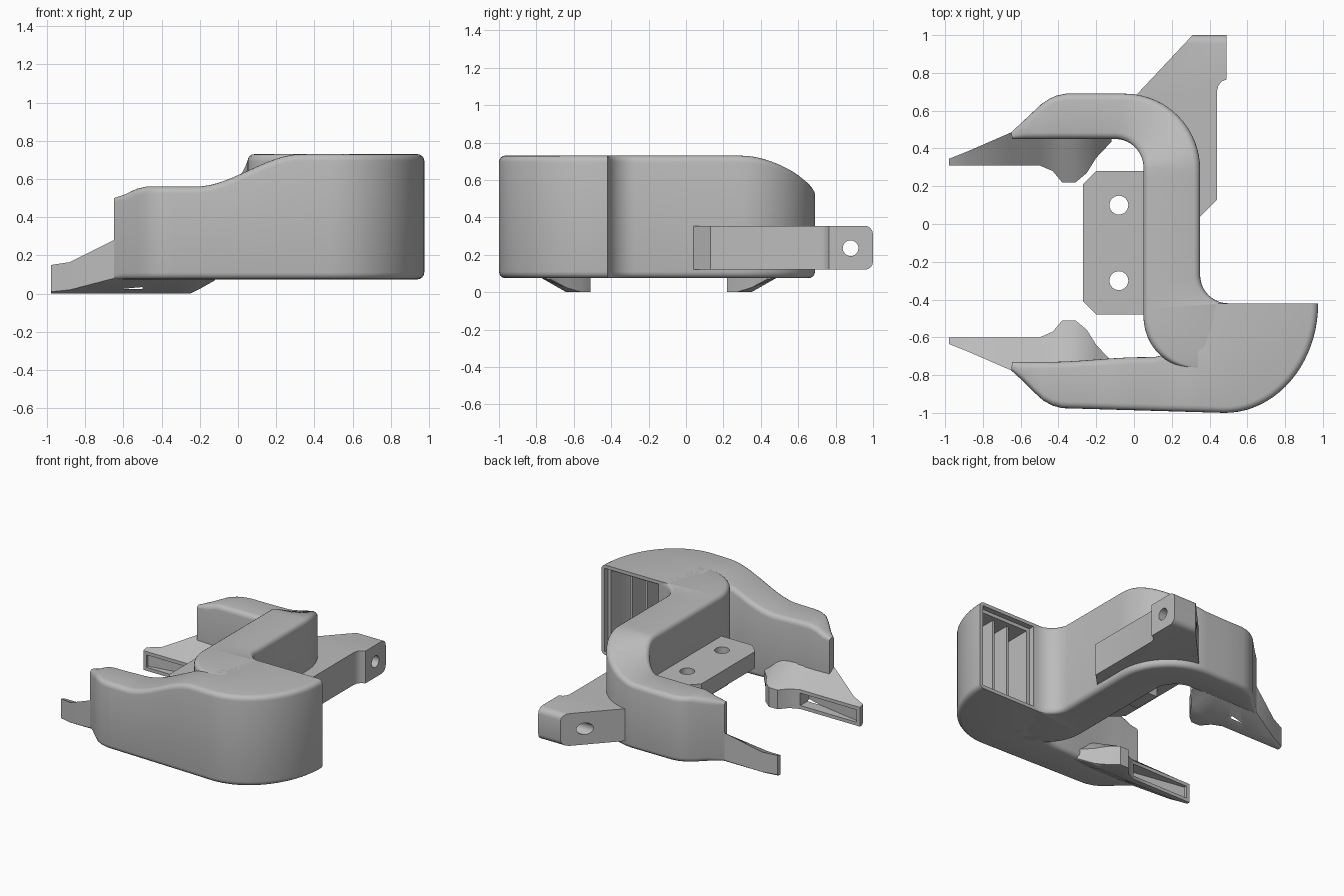
import bpy, bmesh
from math import sin, cos, pi, radians, atan2
from mathutils import Vector

if "Cube" in bpy.data.objects:
    bpy.data.objects.remove(bpy.data.objects["Cube"], do_unlink=True)

grey = bpy.data.materials.new("plain_grey")
grey.use_nodes = True
COLOUR = (0.5, 0.5, 0.5, 1)
grey.diffuse_color = COLOUR
grey.node_tree.nodes["Principled BSDF"].inputs["Base Color"].default_value = COLOUR

FLOOR = 0.075   # underside of the duct
TOP = 0.73


def finish(name, bm):
    bmesh.ops.recalc_face_normals(bm, faces=bm.faces[:])
    mesh = bpy.data.meshes.new(name)
    bm.to_mesh(mesh)
    bm.free()
    mesh.materials.append(grey)
    ob = bpy.data.objects.new(name, mesh)
    bpy.context.collection.objects.link(ob)
    return ob


def skin(bm, rings):
    """Join equal rings of points into a closed tube with flat ends."""
    loops = [[bm.verts.new(p) for p in ring] for ring in rings]
    n = len(loops[0])
    for a, b in zip(loops, loops[1:]):
        for i in range(n):
            j = (i + 1) % n
            bm.faces.new((a[i], a[j], b[j], b[i]))
    bm.faces.new(loops[0])
    bm.faces.new(loops[-1])


def prism(name, pts, lo, hi, axis="z"):
    bm = bmesh.new()
    place = (lambda p, d: (p[0], p[1], d)) if axis == "z" else (lambda p, d: (d, p[0], p[1]))
    skin(bm, [[place(p, d) for p in pts] for d in (lo, hi)])
    return finish(name, bm)


def arc(cx, cy, rx, ry, start, end, n):
    return [(cx + rx * cos(radians(start + (end - start) * i / n)),
             cy + ry * sin(radians(start + (end - start) * i / n))) for i in range(n + 1)]


def line(a, b, n):
    return [tuple(Vector(a).lerp(Vector(b), i / n)) for i in range(n + 1)]


def smooth(t):
    t = max(0, min(1, t))
    return t * t * (3 - 2 * t)


def apply(ob, kind, **settings):
    mod = ob.modifiers.new(kind.lower(), kind)
    for key, value in settings.items():
        setattr(mod, key, value)
    bpy.context.view_layer.objects.active = ob
    bpy.ops.object.modifier_apply(modifier=mod.name)


def cut(ob, cutter):
    cutter.hide_render = True
    apply(ob, "BOOLEAN", operation="DIFFERENCE", object=cutter, solver="EXACT")
    bpy.data.objects.remove(cutter, do_unlink=True)


def duct(name, left, right, height, radius=0.035, steps=4):
    """Loft a rounded box section between two rails."""
    rings = []
    for l, r in zip(left, right):
        l, r = Vector(l), Vector(r)
        width = (r - l).length
        d = (r - l) / width
        rad = min(radius, width * 0.45)
        ring = []
        for side, top, start in ((0, 0, 180), (1, 0, 270), (1, 1, 0), (0, 1, 90)):
            for i in range(steps + 1):
                a = radians(start + 90 * i / steps)
                p = l + d * ((width - rad if side else rad) + rad * cos(a))
                z = height(p.x, p.y) - rad if top else FLOOR + rad
                ring.append((p.x, p.y, z + rad * sin(a)))
        rings.append(ring)
    bm = bmesh.new()
    skin(bm, rings)
    return finish(name, bm)


# Front duct: from the square inlet round the big bend to the front arm
def front_height(x, y):
    return 0.56 + (TOP - 0.56) * smooth((x + 0.22) / 0.55) - 0.06 * smooth((-0.48 - x) / 0.18)


outer = arc(0.48, -0.42, 0.495, 0.58, 0, -90, 20)
inner = line((0.40, -0.42), (0.36, -0.62), 20)
for i in range(17):
    x = 0.34 - 0.045 * i
    outer.append((x, -1.0 + 0.025 * (0.48 - x) / 0.86))
    inner.append((x, -0.64 - 0.065 * smooth((0.34 - x) / 0.25) - 0.025 * smooth((0.05 - x) / 0.5)))
outer += [(-0.43, -0.962), (-0.48, -0.935), (-0.53, -0.89), (-0.59, -0.83), (-0.65, -0.775)]
inner += [(x, -0.73) for x in (-0.43, -0.48, -0.53, -0.59, -0.645)]
front = duct("front_duct", outer, inner, front_height)

# Hollow inlet with a stepped lip
cut(front, prism("lip_cutter", [(0.515, -0.46), (0.95, -0.46), (0.95, -0.3), (0.515, -0.3)], 0.1, 0.705))
cut(front, prism("inlet_cutter", [(0.54, -0.4), (0.54, -0.9), (0.7, -0.88), (0.84, -0.77),
                                  (0.92, -0.6), (0.93, -0.4)], 0.125, 0.68))
for i, x in enumerate((0.66, 0.78)):
    prism(f"inlet_vane_{i + 1}", [(x, -0.88 + i * 0.07), (x + 0.02, -0.88 + i * 0.07),
                                  (x + 0.02, -0.5), (x, -0.5)], 0.11, 0.7)


# Spine and rear arm
def rear_height(x, y):
    turn = max(0, min(pi / 2, atan2(y - 0.29, x + 0.1))) if y > 0.29 else 0
    return TOP - 0.18 * smooth(turn / (pi / 2)) - 0.05 * smooth((-0.48 - x) / 0.18)


left = (arc(0.33, -0.49, 0.28, 0.28, 270, 180, 12) + line((0.05, -0.47), (0.05, -0.27), 10)
        + line((0.05, 0.0), (0.05, 0.25), 1) + arc(-0.1, 0.30, 0.15, 0.15, 0, 90, 18))
right = (line((0.45, -0.75), (0.495, -0.44), 12) + arc(0.5, -0.27, 0.15, 0.15, 270, 180, 10)
         + line((0.35, 0.0), (0.35, 0.25), 1) + arc(-0.05, 0.29, 0.40, 0.40, 0, 90, 18))
right += [(-0.2, 0.69), (-0.36, 0.69), (-0.41, 0.68), (-0.45, 0.662), (-0.49, 0.635), (-0.57, 0.56), (-0.65, 0.485)]
left += [(x, 0.45) for x in (-0.2, -0.36, -0.41, -0.45, -0.49, -0.57, -0.645)]
duct("spine_and_rear_arm", left, right, rear_height)

# Nozzles: x, wall y, mouth y, wall top, mouth top, wall bottom, mouth bottom
STATIONS = [
    (-0.98, -0.635, -0.60, 0.15, 0.14, 0.01, 0.0),
    (-0.88, -0.675, -0.60, 0.165, 0.14, 0.02, 0.0),
    (-0.65, -0.775, -0.60, 0.28, 0.14, 0.08, 0.0),
    (-0.50, -0.78, -0.60, 0.28, 0.14, 0.08, 0.0),
    (-0.43, -0.78, -0.57, 0.28, 0.14, 0.08, 0.0),
    (-0.38, -0.78, -0.51, 0.28, 0.14, 0.08, 0.0),
    (-0.31, -0.78, -0.51, 0.28, 0.14, 0.08, 0.0),
    (-0.25, -0.78, -0.56, 0.27, 0.14, 0.08, 0.0),
    (-0.20, -0.78, -0.64, 0.24, 0.14, 0.08, 0.025),
    (-0.12, -0.78, -0.725, 0.18, 0.14, 0.085, 0.07),
]
for name, flip in (("front_nozzle", False), ("rear_nozzle", True)):
    def side(y):
        return -0.29 - y if flip else y
    rings = []
    for x, yw, ym, tw, tm, bw, bmouth in STATIONS:
        keel = max(yw + 0.012, min(-0.64, ym - 0.012))
        rings.append([(x, side(y), z) for y, z in
                      ((yw, bw), (keel, bmouth), (ym, bmouth), (ym, tm), (yw, tw))])
    bm = bmesh.new()
    skin(bm, rings)
    nozzle = finish(name, bm)
    slot = [(-0.955, -0.62), (-0.5, -0.70), (-0.5, -0.58), (-0.955, -0.58)]
    cut(nozzle, prism("slot_cutter", [(x, side(y)) for x, y in slot], 0.025, 0.115))

# Mounting plate with two screw holes and a rib below
plate = prism("mounting_plate", [(0.1, -0.48), (-0.2, -0.48), (-0.27, -0.41),
                                 (-0.27, 0.21), (-0.2, 0.28), (0.1, 0.28)], 0.31, 0.43)
for y in (0.1, -0.3):
    cut(plate, prism("hole_cutter", arc(-0.08, y, 0.05, 0.05, 0, 345, 23), 0.2, 0.5))
prism("plate_rib", [(0.1, -0.2), (-0.2, -0.2), (-0.2, 0.0), (0.1, 0.0)], 0.25, 0.315)

# Side bracket with rounded end and cross hole
bracket = prism("side_bracket", [(0.0, 0.67), (0.31, 1.0), (0.49, 1.0), (0.49, 0.765), (0.465, 0.755),
                                 (0.447, 0.735), (0.44, 0.705), (0.44, 0.13), (0.35, 0.04), (0.2, 0.04)],
                0.12, 0.355)
bm = bmesh.new()
bm.from_mesh(bracket.data)
ends = [e for e in bm.edges if all(v.co.y > 0.99 for v in e.verts)
        and abs(e.verts[0].co.z - e.verts[1].co.z) < 0.01]
bmesh.ops.bevel(bm, geom=ends, offset=0.045, segments=4, profile=0.5, affect="EDGES")
bm.to_mesh(bracket.data)
bm.free()
cut(bracket, prism("cross_hole_cutter", arc(0.88, 0.235, 0.042, 0.042, 0, 345, 23), 0.0, 0.7, "x"))

# Smooth the curved walls, keep hard edges
for ob in bpy.context.view_layer.objects:
    ob.select_set(ob.type == "MESH" and ob.data.materials[:1] == [grey])
bpy.context.view_layer.objects.active = bracket
bpy.ops.object.shade_smooth_by_angle(angle=radians(32))
